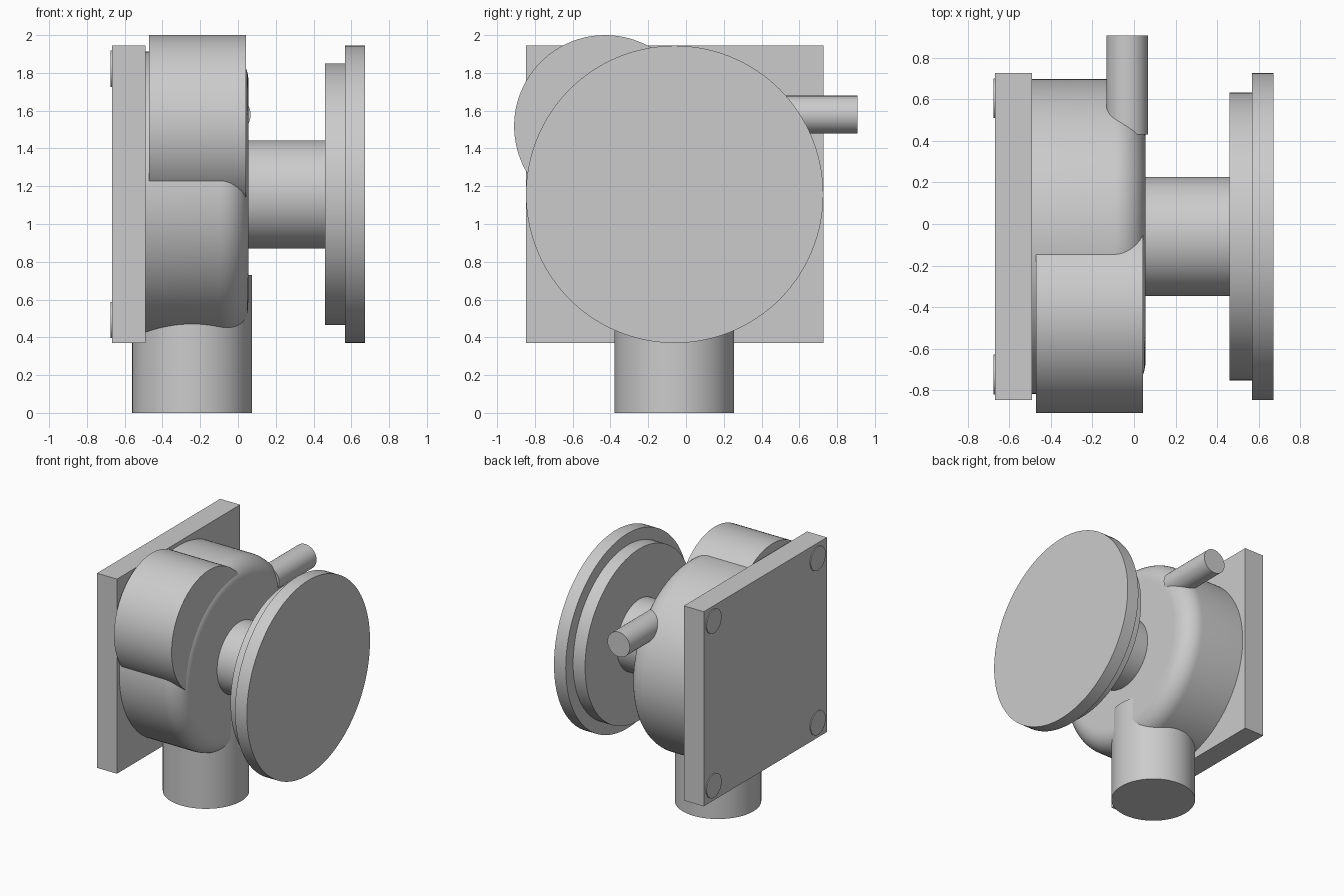
import bpy, bmesh
from math import sin, cos, pi, radians
from mathutils import Matrix

if "Cube" in bpy.data.objects:
    bpy.data.objects.remove(bpy.data.objects["Cube"])

CY, CZ = -0.06, 1.157   # main shaft axis

casing = bpy.data.materials.new("casing_grey")
casing.diffuse_color = (0.58, 0.58, 0.58, 1)
casing.use_nodes = True
casing.node_tree.nodes["Principled BSDF"].inputs["Base Color"].default_value = casing.diffuse_color

ROT = {"x": Matrix.Rotation(radians(90), 4, "Y"),
       "y": Matrix.Rotation(radians(-90), 4, "X"),
       "z": Matrix.Identity(4)}


def finish(name, bm, mat):
    bmesh.ops.recalc_face_normals(bm, faces=bm.faces)
    me = bpy.data.meshes.new(name)
    bm.to_mesh(me)
    bm.free()
    ob = bpy.data.objects.new(name, me)
    bpy.context.collection.objects.link(ob)
    if mat:
        me.materials.append(mat)
    bpy.ops.object.select_all(action="DESELECT")
    ob.select_set(True)
    bpy.context.view_layer.objects.active = ob
    bpy.ops.object.shade_smooth_by_angle(angle=radians(30))
    return ob


def lathe(name, profile, axis, loc, mat=casing, n=96):
    """Closed solid of revolution from (position along axis, radius) points."""
    bm = bmesh.new()
    rings = [[bm.verts.new((r * cos(2 * pi * i / n), r * sin(2 * pi * i / n), t))
              for i in range(n)] for t, r in profile]
    for a, b in zip(rings, rings[1:]):
        for i in range(n):
            j = (i + 1) % n
            bm.faces.new((a[i], a[j], b[j], b[i]))
    bm.faces.new(rings[0])
    bm.faces.new(rings[-1])
    bm.transform(Matrix.Translation(loc) @ ROT[axis])
    return finish(name, bm, mat)


# square mounting plate
bm = bmesh.new()
bmesh.ops.create_cube(bm, size=1)
bm.transform(Matrix.Translation((-0.579, CY, CZ)) @ Matrix.Diagonal((0.178, 1.574, 1.574, 1)))
finish("mounting_plate", bm, casing)

# bolt heads at the plate corners
for sy in (-1, 1):
    for sz in (-1, 1):
        lathe("plate_bolt", [(-0.675, 0.096), (-0.6, 0.096)], "x",
              (0, CY + sy * 0.665, CZ + sz * 0.665), n=48)

# round pump housing with a rounded outer rim
R, F, X1 = 0.757, 0.15, 0.055
rim = [(X1 - F + F * sin(a), R - F + F * cos(a)) for a in (k * pi / 24 for k in range(13))]
lathe("pump_housing", [(-0.5, R)] + rim + [(X1, R - F - 0.02)], "x", (0, CY, CZ), n=128)

# side drum overlapping the housing
lathe("side_drum", [(-0.472, 0.482), (0.043, 0.482)], "x", (0, -0.428, 1.518))

# large outlet pipe at the bottom, small one at the back
lathe("lower_pipe", [(0, 0.317), (0.73, 0.317)], "z", (-0.243, -0.062, 0))
lathe("back_pipe", [(0.43, 0.1), (0.908, 0.1)], "y", (-0.033, 0, 1.579), n=64)

# drive shaft and two-step flange
lathe("drive_shaft", [(0.0, 0.286), (0.47, 0.286)], "x", (0, CY, CZ), None)
lathe("inner_flange", [(0.46, 0.693), (0.57, 0.693)], "x", (0, CY, CZ), None)
lathe("outer_flange", [(0.567, 0.787), (0.672, 0.787)], "x", (0, CY, CZ), None, 128)
